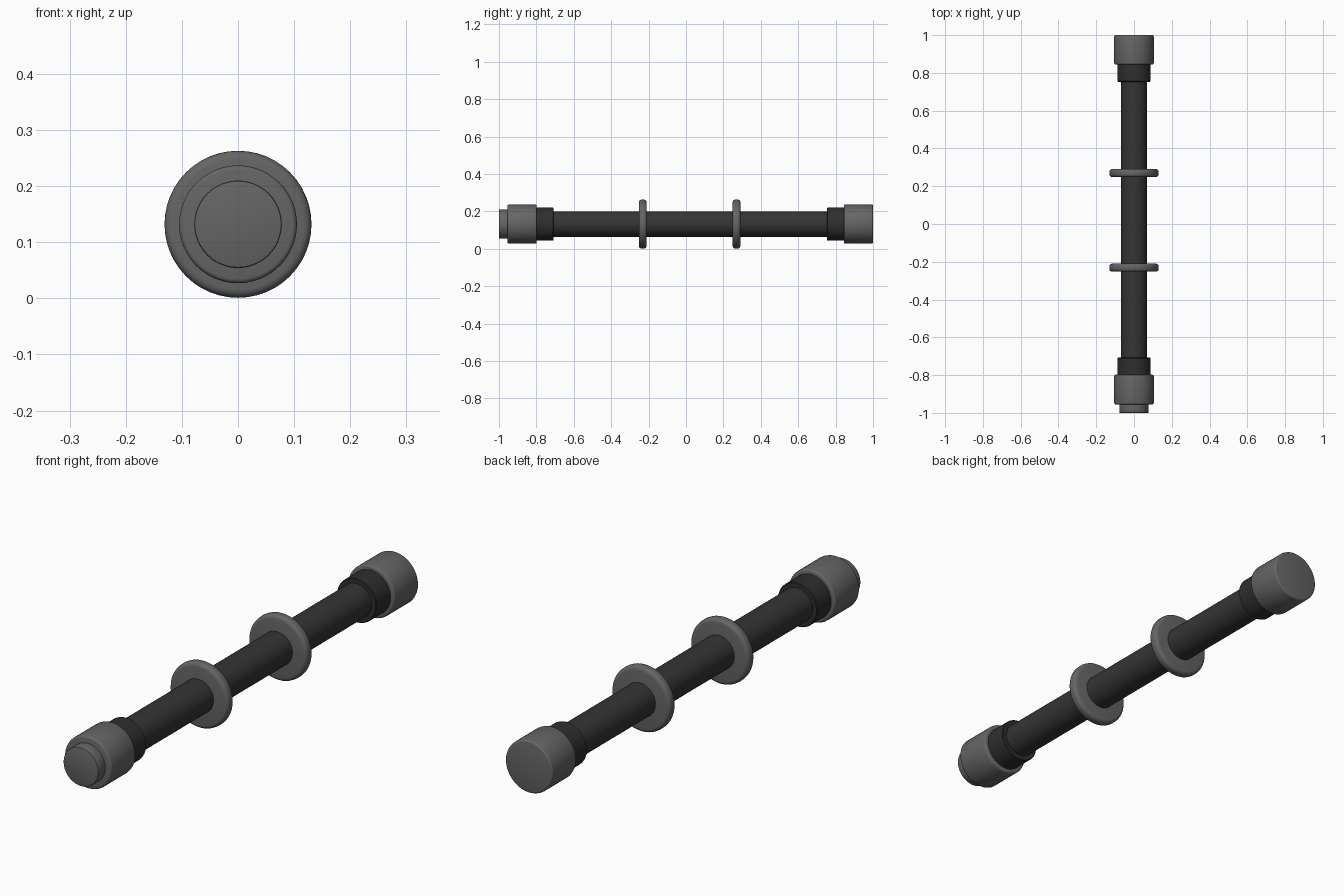
import bpy, bmesh, math

if "Cube" in bpy.data.objects:
    bpy.data.objects.remove(bpy.data.objects["Cube"])

AXIS_Z = 0.132


def material(name, rgb):
    m = bpy.data.materials.new(name)
    m.diffuse_color = (*rgb, 1)
    m.use_nodes = True
    m.node_tree.nodes["Principled BSDF"].inputs["Base Color"].default_value = m.diffuse_color
    return m


GREY = material("mid grey", (0.13, 0.13, 0.13))
DARK = material("charcoal", (0.035, 0.035, 0.035))
BLACK = material("dark charcoal", (0.028, 0.028, 0.028))


def disc(name, radius, y0, y1, mat, bevel=0.0, steps=3, sides=48):
    """Cylinder along y from y0 to y1 with rounded rims."""
    bm = bmesh.new()
    bmesh.ops.create_cone(bm, cap_ends=True, segments=sides, radius1=radius,
                          radius2=radius, depth=y1 - y0)
    if bevel:
        rims = [e for e in bm.edges if abs(e.verts[0].co.z - e.verts[1].co.z) < 1e-6]
        bmesh.ops.bevel(bm, geom=rims, offset=bevel, segments=steps,
                        profile=0.5, affect='EDGES')
    mesh = bpy.data.meshes.new(name)
    bm.to_mesh(mesh)
    bm.free()
    mesh.materials.append(mat)
    ob = bpy.data.objects.new(name, mesh)
    bpy.context.collection.objects.link(ob)
    ob.location = (0, (y0 + y1) / 2, AXIS_Z)
    ob.rotation_euler.x = math.pi / 2
    bpy.context.view_layer.objects.active = ob
    bpy.ops.object.select_all(action='DESELECT')
    ob.select_set(True)
    bpy.ops.object.shade_smooth_by_angle(angle=math.radians(35))
    return ob


# Long central rod
disc("rod", 0.068, -0.75, 0.80, DARK)

# Two guard rings
for label, y in (("front", -0.231), ("back", 0.27)):
    disc(label + "_ring", 0.131, y - 0.021, y + 0.021, GREY, 0.015, 4)

# Collars and caps at the ends
disc("front_collar", 0.088, -0.81, -0.708, BLACK, 0.003, 1)
disc("back_collar", 0.088, 0.753, 0.86, BLACK, 0.003, 1)
disc("front_cap", 0.105, -0.955, -0.798, GREY, 0.008)
disc("back_cap", 0.105, 0.845, 1.0, GREY, 0.008)

# End button
disc("front_button", 0.078, -1.0, -0.94, GREY, 0.004, 2)
